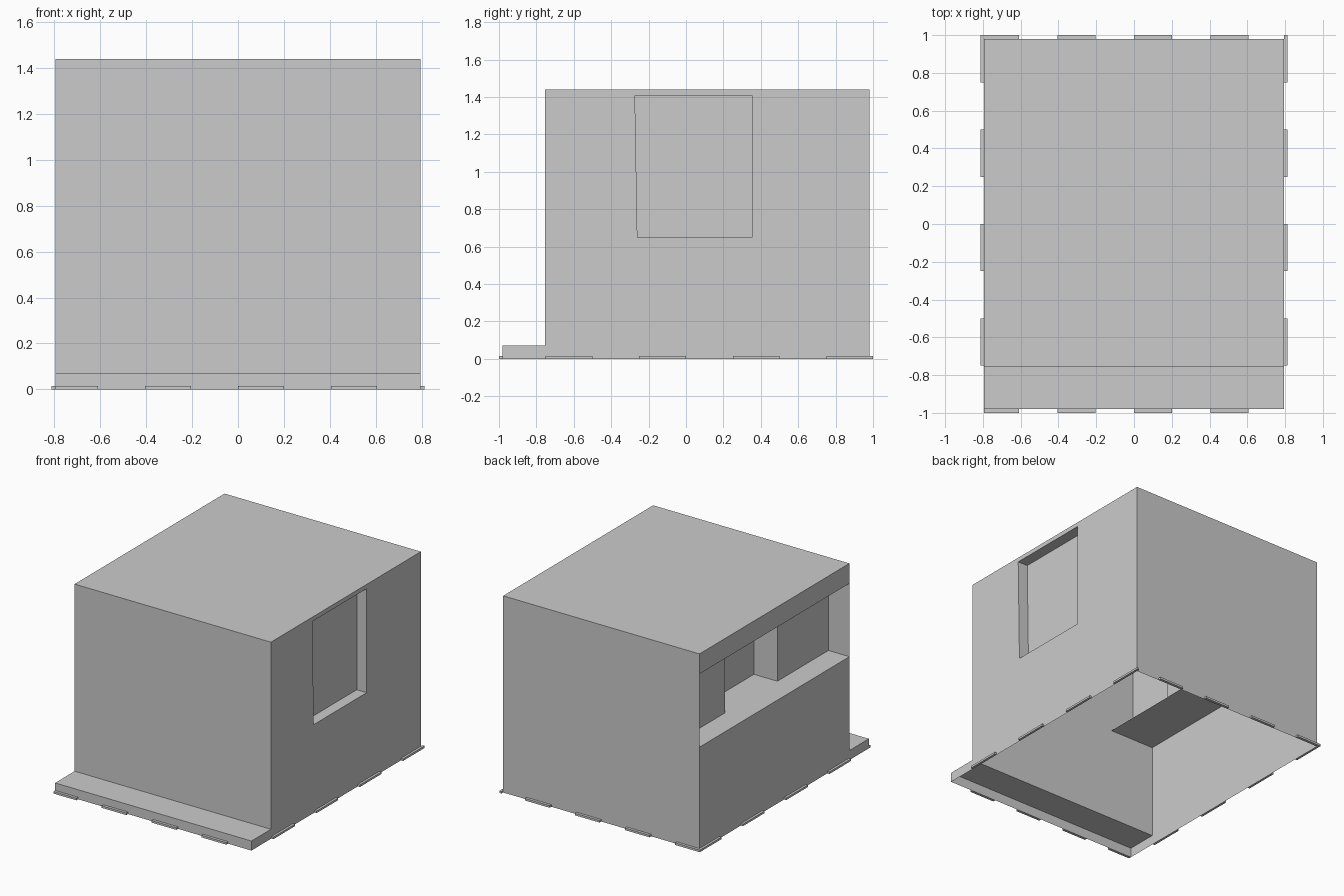
import bpy, bmesh

if "Cube" in bpy.data.objects:
    bpy.data.objects.remove(bpy.data.objects["Cube"])

X, YF, YW, YB = 0.795, -0.98, -0.755, 0.98   # half width, ledge front, wall front, back
TOP, LEDGE, SILL, LINTEL = 1.44, 0.07, 0.757, 1.293


def make(name, faces):
    """Open sheet object from a list of polygons."""
    bm = bmesh.new()
    for f in faces:
        bm.faces.new([bm.verts.new(p) for p in f])
    bmesh.ops.remove_doubles(bm, verts=bm.verts, dist=0.0005)
    bmesh.ops.recalc_face_normals(bm, faces=bm.faces)
    me = bpy.data.meshes.new(name)
    bm.to_mesh(me)
    bm.free()
    ob = bpy.data.objects.new(name, me)
    bpy.context.collection.objects.link(ob)
    return ob


def wall_x(x, y0, y1, z0, z1):
    return [(x, y0, z0), (x, y1, z0), (x, y1, z1), (x, y0, z1)]


def wall_y(y, x0, x1, z0, z1):
    return [(x0, y, z0), (x1, y, z0), (x1, y, z1), (x0, y, z1)]


def flat(z, x0, x1, y0, y1):
    return [(x0, y0, z), (x1, y0, z), (x1, y1, z), (x0, y1, z)]


# Main hollow shell, open underneath
make("front_wall", [wall_y(YW, -X, X, LEDGE, TOP)])
make("back_wall", [wall_y(YB, -X, X, 0, TOP)])
make("roof", [flat(TOP, -X, X, YW, YB)])

# Front step
make("front_ledge", [flat(LEDGE, -X, X, YF, YW), wall_y(YF, -X, X, 0, LEDGE),
                     wall_x(-X, YF, YW, 0, LEDGE), wall_x(X, YF, YW, 0, LEDGE)])

# Right wall around a slightly skewed, recessed window
win = [(-0.26, 0.647), (0.353, 0.647), (0.353, 1.408), (-0.273, 1.408), (-0.266, 1.0)]
D = X - 0.08
o = [(X, y, z) for y, z in win]
i = [(D, y, z) for y, z in win]
c = [(X, YW, 0), (X, YB, 0), (X, YB, TOP), (X, YW, TOP)]
make("right_wall", [[c[0], c[1], o[1], o[0]], [c[1], c[2], o[2], o[1]],
                    [c[2], c[3], o[3], o[2]], [c[3], c[0], o[0], o[4], o[3]]])
make("right_window", [i] + [[o[k], o[(k + 1) % 5], i[(k + 1) % 5], i[k]] for k in range(5)])

# Left wall below and above the wide opening
make("left_wall", [wall_x(-X, YW, YB, 0, SILL)])
make("left_lintel", [wall_x(-X, YW, YB, LINTEL, TOP)])

# Alcove behind the opening: sill, ceiling and stepped back panels
x1, x2, ya, yb = -0.625, -0.435, -0.165, 0.44
make("alcove_sill", [flat(SILL, -X, x2, YW, YB)])
make("alcove_ceiling", [flat(LINTEL, -X, x2, YW, YB)])
make("alcove_panels", [wall_x(x1, YW, ya, SILL, LINTEL), wall_y(ya, x1, x2, SILL, LINTEL),
                       wall_x(x2, ya, yb, SILL, LINTEL), wall_y(yb, x1, x2, SILL, LINTEL),
                       wall_x(x1, yb, YB, SILL, LINTEL)])


# Thin joint tabs around the base
def tab(name, x0, x1, y0, y1, h=0.015):
    make(name, [flat(0, x0, x1, y0, y1), flat(h, x0, x1, y0, y1),
                wall_x(x0, y0, y1, 0, h), wall_x(x1, y0, y1, 0, h),
                wall_y(y0, x0, x1, 0, h), wall_y(y1, x0, x1, 0, h)])


for k in range(4):
    xa = -0.81 + 0.405 * k
    tab("front_tab", max(xa, -X), xa + 0.2, -1.0, YF)
    tab("back_tab", max(xa, -X), xa + 0.2, YB, 1.0)
    y0 = -0.75 + 0.5 * k
    tab("left_tab", -0.812, -X, y0, y0 + 0.25)
    tab("right_tab", X, 0.812, y0, y0 + 0.25)
